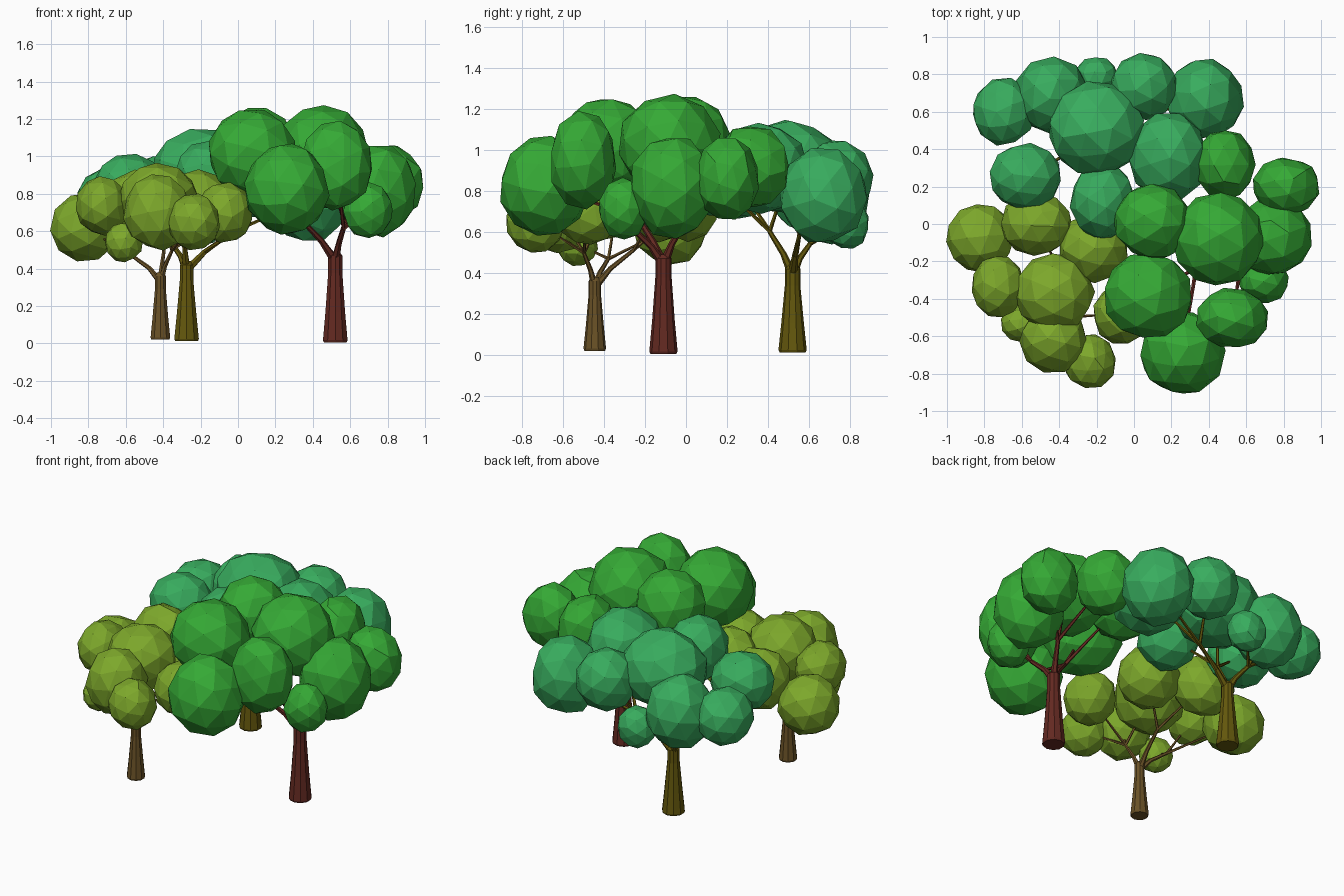
import bpy, bmesh, math, random
from mathutils import Vector, Euler

if "Cube" in bpy.data.objects:
    bpy.data.objects.remove(bpy.data.objects["Cube"])

random.seed(11)


def material(name, rgb):
    m = bpy.data.materials.new(name)
    lin = [((c / 255 + 0.055) / 1.055) ** 2.4 if c > 10 else c / 255 / 12.92 for c in rgb]
    m.diffuse_color = (*lin, 1)
    m.use_nodes = True
    m.node_tree.nodes["Principled BSDF"].inputs["Base Color"].default_value = m.diffuse_color
    return m


def finish(bm, name, mat):
    me = bpy.data.meshes.new(name)
    bmesh.ops.recalc_face_normals(bm, faces=bm.faces)
    bm.to_mesh(me)
    bm.free()
    me.materials.append(mat)
    ob = bpy.data.objects.new(name, me)
    bpy.context.collection.objects.link(ob)


def tube(bm, points, radii, sides):
    """Faceted tapered tube through the points, capped at both ends."""
    pts = [Vector(p) for p in points]
    rings = []
    for i, p in enumerate(pts):
        d = (pts[min(i + 1, len(pts) - 1)] - pts[max(i - 1, 0)]).normalized()
        ref = Vector((1, 0, 0)) if abs(d.x) < 0.8 else Vector((0, 1, 0))
        u = d.cross(ref).normalized()
        v = d.cross(u)
        rings.append([bm.verts.new(p + radii[i] * (u * math.cos(a) + v * math.sin(a)))
                      for a in (2 * math.pi * k / sides for k in range(sides))])
    for a, b in zip(rings, rings[1:]):
        for k in range(sides):
            bm.faces.new((a[k], a[(k + 1) % sides], b[(k + 1) % sides], b[k]))
    bm.faces.new(rings[0])
    bm.faces.new(rings[-1])


def leaf_clump(bm, *data):
    """Faceted leaf ball with slightly flattened sides, stretched to the half sizes."""
    verts = bmesh.ops.create_icosphere(bm, subdivisions=2, radius=1)["verts"]
    rot = Euler([random.uniform(0, 6.28) for _ in range(3)]).to_matrix()
    for v in verts:
        v.co = rot @ v.co
    for _ in range(6):
        d = Vector([random.gauss(0, 1) for _ in range(3)]).normalized()
        for v in verts:
            v.co -= max(0, v.co.dot(d) - 0.92) * d
    for v in verts:
        v.co = [data[i] + data[3 + i] * 1.035 * v.co[i] for i in range(3)]


def tree(name, base, top, r0, r1, limbs, bark, leaf):
    x, y, z = base
    h = top - z
    fork = Vector((x, y, top))
    # trunk with a slightly flared foot
    bm = bmesh.new()
    tube(bm, [(x, y, z), (x, y, z + 0.012), (x, y, z + h * 0.35), (x, y, z + h * 0.8),
              (x, y, top), (x, y, top + 0.02)],
         [r0 * 0.92, r0, r0 * 0.8, r1 * 1.05, r1 * 1.05, r1 * 0.6], 10)
    finish(bm, name + "_trunk", bark)
    # limbs leave the fork, then split towards each clump
    bm = bmesh.new()
    for clumps in limbs:
        mid = sum((Vector(c[:3]) for c in clumps), Vector()) / len(clumps)
        to = mid - fork
        node = fork + Vector((to.x * 0.5, to.y * 0.5, to.z * 0.4))
        bend = fork + (node - fork) * 0.4
        tube(bm, [fork - Vector((0, 0, 0.03)), bend, node], [r1 * 0.65, r1 * 0.42, r1 * 0.32], 6)
        for c in clumps:
            tube(bm, [node, node.lerp(Vector(c[:3]), 0.7)], [r1 * 0.31, r1 * 0.18], 5)
    finish(bm, name + "_branches", bark)
    # canopy
    bm = bmesh.new()
    for clumps in limbs:
        for c in clumps:
            leaf_clump(bm, *c)
    finish(bm, name + "_canopy", leaf)


# each clump: x, y, z, then the three half sizes
tree("tall_tree", (0.52, -0.11, 0.005), 0.47, 0.069, 0.038, [
    [(0.075, -0.385, 1.015, 0.235, 0.23, 0.235),
     (0.26, -0.69, 0.825, 0.225, 0.22, 0.24),
     (0.10, 0.01, 1.05, 0.205, 0.20, 0.21)],
    [(0.45, -0.08, 1.03, 0.24, 0.245, 0.245),
     (0.74, -0.07, 0.82, 0.21, 0.205, 0.25),
     (0.815, 0.20, 0.86, 0.18, 0.155, 0.20),
     (0.485, 0.32, 0.92, 0.16, 0.185, 0.20)],
    [(0.525, -0.505, 0.95, 0.19, 0.165, 0.235),
     (0.695, -0.305, 0.71, 0.13, 0.12, 0.15)],
], material("red_brown_bark", (99, 41, 33)), material("bright_green_leaves", (53, 169, 53)))

tree("back_tree", (-0.275, 0.52, 0.012), 0.42, 0.069, 0.036, [
    [(0.38, 0.67, 0.775, 0.205, 0.21, 0.235),
     (0.05, 0.735, 0.86, 0.18, 0.175, 0.185),
     (0.185, 0.36, 0.91, 0.21, 0.235, 0.215)],
    [(-0.20, 0.51, 0.915, 0.255, 0.25, 0.23),
     (-0.165, 0.12, 0.88, 0.175, 0.20, 0.20),
     (-0.58, 0.255, 0.835, 0.19, 0.175, 0.175)],
    [(-0.44, 0.69, 0.77, 0.20, 0.20, 0.225),
     (-0.695, 0.60, 0.77, 0.165, 0.18, 0.17),
     (-0.20, 0.785, 0.64, 0.115, 0.11, 0.125)],
], material("olive_bark", (99, 87, 12)), material("teal_green_leaves", (56, 172, 94)))

tree("front_tree", (-0.415, -0.445, 0.02), 0.36, 0.055, 0.029, [
    [(-0.82, -0.075, 0.62, 0.18, 0.18, 0.18),
     (-0.725, -0.335, 0.735, 0.14, 0.165, 0.155),
     (-0.61, -0.53, 0.54, 0.10, 0.10, 0.105)],
    [(-0.525, 0.0, 0.74, 0.19, 0.165, 0.185),
     (-0.22, -0.13, 0.74, 0.185, 0.18, 0.185)],
    [(-0.425, -0.37, 0.765, 0.21, 0.21, 0.195),
     (-0.43, -0.62, 0.70, 0.18, 0.175, 0.20),
     (-0.235, -0.735, 0.65, 0.14, 0.145, 0.15),
     (-0.07, -0.48, 0.70, 0.15, 0.16, 0.16)],
], material("tan_bark", (105, 81, 38)), material("yellow_green_leaves", (125, 168, 43)))
